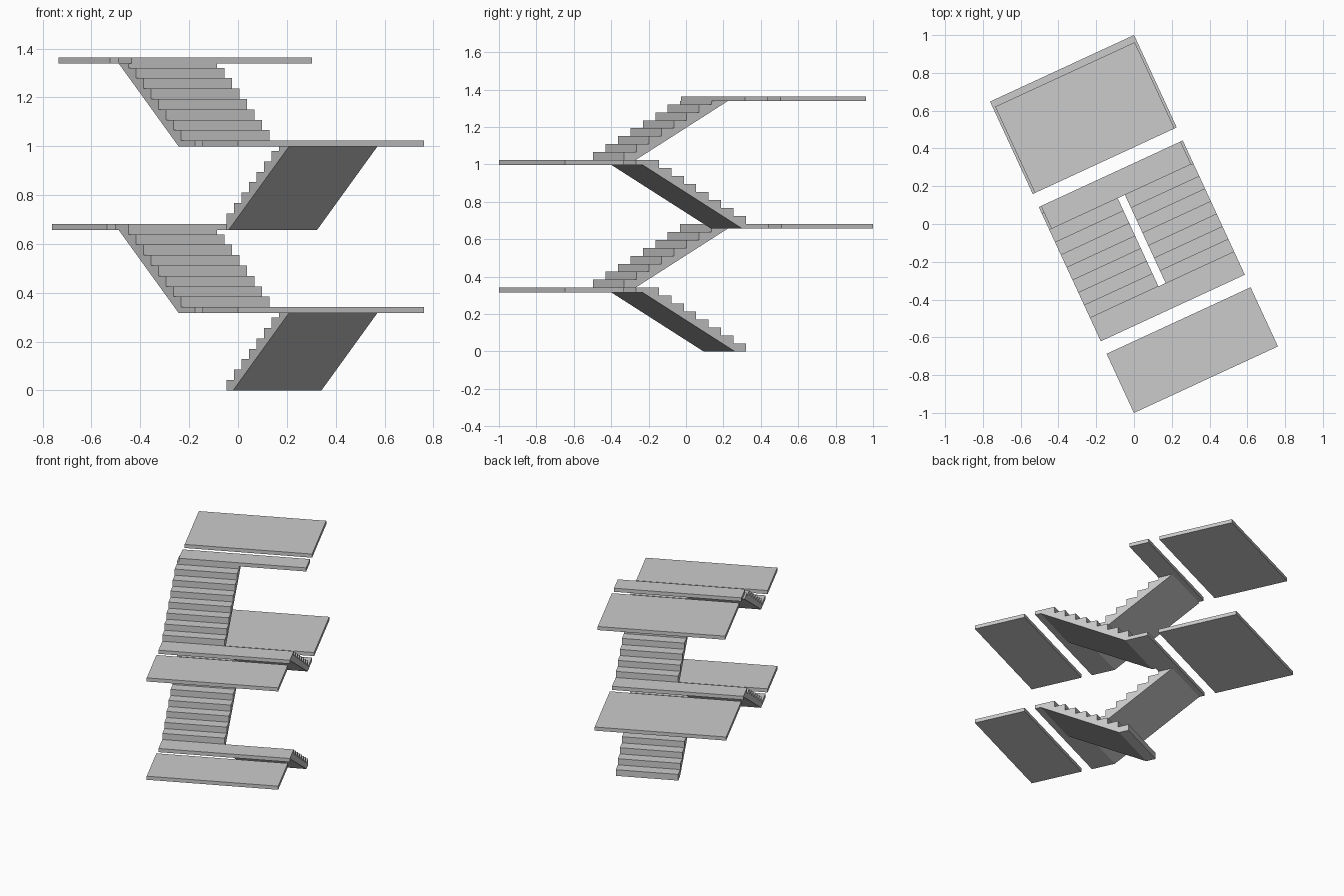
import bpy, bmesh
from mathutils import Matrix, Vector
from math import radians

if "Cube" in bpy.data.objects:
    bpy.data.objects.remove(bpy.data.objects["Cube"])

ROT = Matrix.Rotation(radians(24.8), 4, 'Z')   # whole stair is turned in plan
RISE = 0.341          # height of one flight
STEPS = 8
H = RISE / STEPS
V0, V1 = -0.354, 0.160                         # landing edges along the stair
GO = (V1 - V0) / (STEPS - 1)                   # tread depth
TH = 0.025            # slab thickness
W, GAP = 0.42, 0.021  # half width, half of the stairwell slot


def prism(name, profile, u0, u1):
    """Extrude a (v, z) profile across the width from u0 to u1."""
    bm = bmesh.new()
    face = bm.faces.new([bm.verts.new((u0, v, z)) for v, z in profile])
    ext = bmesh.ops.extrude_face_region(bm, geom=[face])
    moved = [g for g in ext['geom'] if isinstance(g, bmesh.types.BMVert)]
    bmesh.ops.translate(bm, verts=moved, vec=Vector((u1 - u0, 0, 0)))
    bmesh.ops.recalc_face_normals(bm, faces=bm.faces[:])
    bm.transform(ROT)
    me = bpy.data.meshes.new(name)
    bm.to_mesh(me)
    bm.free()
    ob = bpy.data.objects.new(name, me)
    bpy.context.collection.objects.link(ob)
    return ob


def slab(name, v0, v1, top, w=W):
    prism(name, [(v0, top - TH), (v1, top - TH), (v1, top), (v0, top)], -w, w)


def flight(name, z0, start, direction, u0, u1):
    """Stepped flight with a sloping soffit, rising from z0."""
    slope = H / GO
    foot = max(-TH, -z0)                       # ground flight is cut at the floor
    pts = [(0, foot)]
    for i in range(STEPS - 1):
        pts += [(i * GO, (i + 1) * H), ((i + 1) * GO, (i + 1) * H)]
    under = RISE - TH
    pts += [((STEPS - 1) * GO, under), (0.066 + under / slope, under),
            (0.066 + foot / slope, foot)]
    prism(name, [(start + direction * t, z0 + z) for t, z in pts], u0, u1)


for storey in range(2):
    base = storey * 2 * RISE
    mid, top = base + RISE, base + 2 * RISE
    w = 0.407 if storey else W                 # topmost slabs are slightly smaller
    back = 0.872 if storey else 0.908
    n = storey + 1
    # flights: right side climbs forwards, left side climbs backwards
    flight(f"lower_flight_{n}", base, V1, -1, GAP, W)
    flight(f"upper_flight_{n}", mid, V0, 1, -W, -GAP)
    # stair landings
    slab(f"front_landing_{n}", -0.490, V0, mid)
    slab(f"rear_landing_{n}", V1, 0.293, top, w)
    # detached floor platforms
    slab(f"front_platform_{n}", -0.908, -0.563, mid)
    slab(f"rear_platform_{n}", 0.369, back, top, w)
